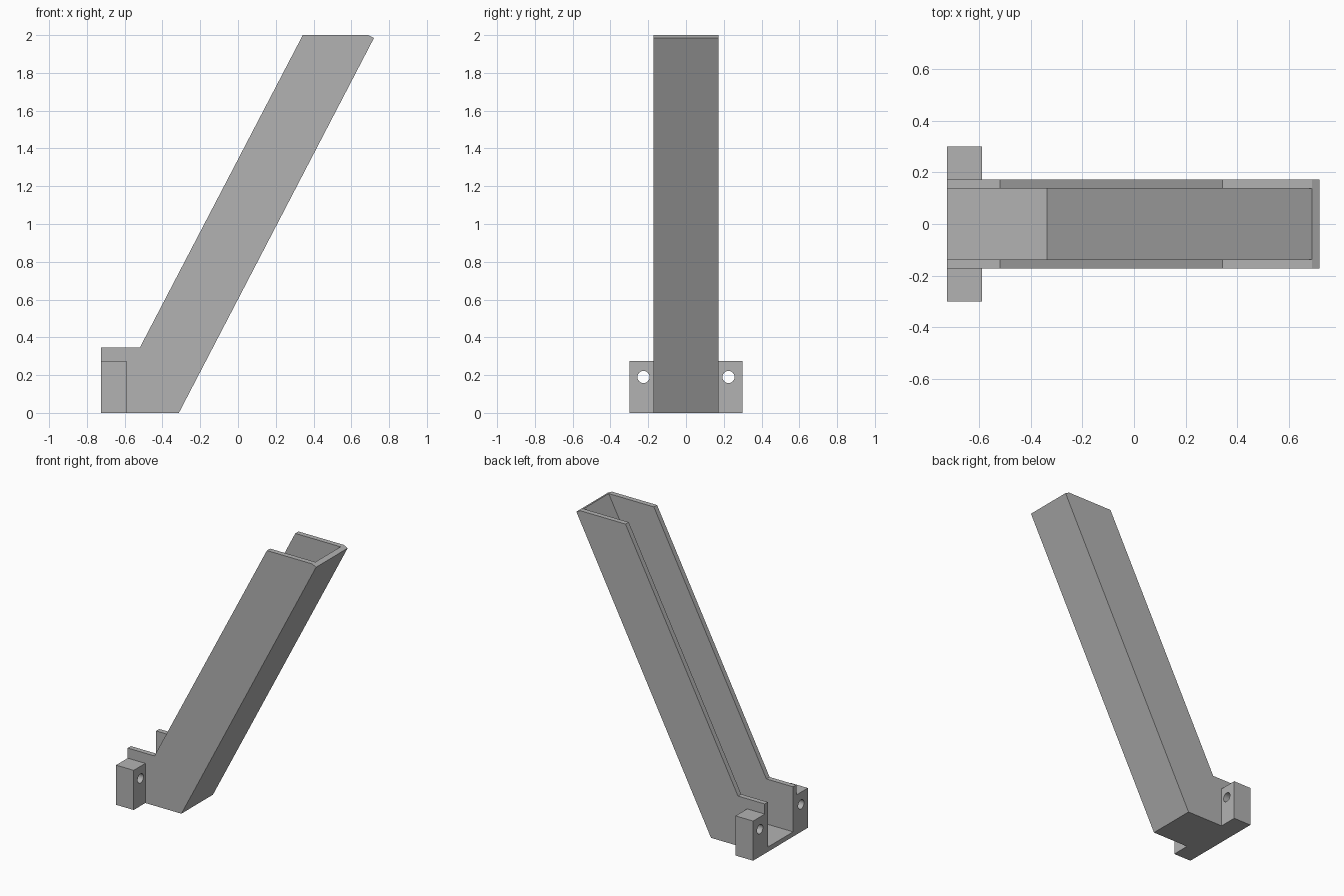
import bpy
import bmesh
from math import pi
from mathutils import Matrix, Vector

default = bpy.data.objects.get("Cube")
if default:
    bpy.data.objects.remove(default, do_unlink=True)

grey = bpy.data.materials.new("plain grey")
grey.use_nodes = True
colour = (0.45, 0.45, 0.45, 1)
grey.diffuse_color = colour
grey.node_tree.nodes["Principled BSDF"].inputs["Base Color"].default_value = colour


def make_object(name, bm):
    bmesh.ops.recalc_face_normals(bm, faces=bm.faces)
    mesh = bpy.data.meshes.new(name)
    bm.to_mesh(mesh)
    bm.free()
    mesh.materials.append(grey)
    obj = bpy.data.objects.new(name, mesh)
    bpy.context.collection.objects.link(obj)
    return obj


def extrude_profile(name, points, y0, y1):
    """Solid from an x-z outline, stretched between two y positions."""
    bm = bmesh.new()
    face = bm.faces.new([bm.verts.new((x, y0, z)) for x, z in points])
    grown = bmesh.ops.extrude_face_region(bm, geom=[face])["geom"]
    verts = [v for v in grown if isinstance(v, bmesh.types.BMVert)]
    bmesh.ops.translate(bm, verts=verts, vec=Vector((0, y1 - y0, 0)))
    return make_object(name, bm)


END, HEEL = -0.725, -0.313      # open end and lower bend
INNER, OUTER = 0.138, 0.173     # side wall faces
TIP = [(0.72, 1.985), (0.69, 2.0)]

# Channel base: short floor and long sloped plate
extrude_profile("channel_base",
                [(END, 0), (HEEL, 0)] + TIP + [(-0.338, 0.033), (END, 0.033)],
                -INNER, INNER)

for side, label in ((-1, "right"), (1, "left")):
    # Side wall of the channel
    extrude_profile(label + "_side_wall",
                    [(END, 0), (HEEL, 0)] + TIP +
                    [(0.343, 2.0), (-0.52, 0.345), (END, 0.345)],
                    side * INNER, side * OUTER)

    # Mounting lug with a screw hole
    lug = extrude_profile(label + "_mounting_lug",
                          [(END, 0), (-0.59, 0), (-0.59, 0.275), (END, 0.275)],
                          side * OUTER, side * 0.3)
    bm = bmesh.new()
    bmesh.ops.create_cone(bm, cap_ends=True, segments=32, radius1=0.032,
                          radius2=0.032, depth=0.4,
                          matrix=Matrix.Translation((-0.66, side * 0.225, 0.19))
                          @ Matrix.Rotation(pi / 2, 4, "Y"))
    cutter = make_object("hole_cutter", bm)
    cutter.hide_render = True
    cut = lug.modifiers.new("screw hole", "BOOLEAN")
    cut.operation = "DIFFERENCE"
    cut.solver = "EXACT"
    cut.object = cutter
    bpy.ops.object.select_all(action="DESELECT")
    lug.select_set(True)
    bpy.context.view_layer.objects.active = lug
    bpy.ops.object.modifier_apply(modifier=cut.name)
    bpy.data.objects.remove(cutter, do_unlink=True)
    bpy.ops.object.shade_smooth_by_angle()
